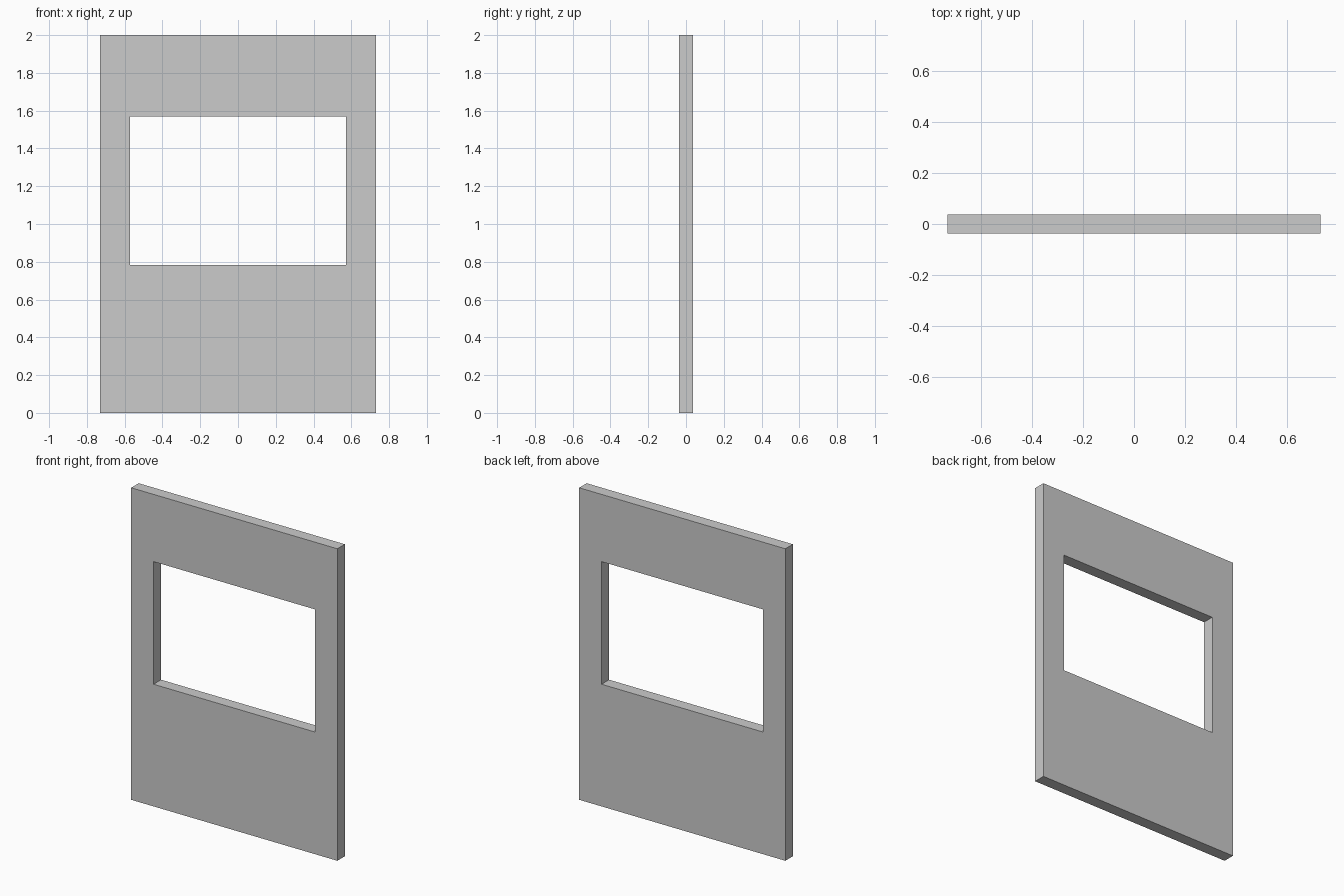
import bpy, bmesh

if "Cube" in bpy.data.objects:
    bpy.data.objects.remove(bpy.data.objects["Cube"])

HALF_W, HEIGHT, HALF_T = 0.731, 2.0, 0.038      # panel size
HOLE_X, HOLE_LOW, HOLE_TOP = 0.572, 0.783, 1.569  # window opening


def rectangle(bm, half_x, low, top):
    corners = [(-half_x, low), (half_x, low), (half_x, top), (-half_x, top)]
    return [bm.verts.new((x, -HALF_T, z)) for x, z in corners]


# Front face: a ring of four quads around the opening
bm = bmesh.new()
outer = rectangle(bm, HALF_W, 0, HEIGHT)
inner = rectangle(bm, HOLE_X, HOLE_LOW, HOLE_TOP)
for i in range(4):
    j = (i + 1) % 4
    bm.faces.new((outer[i], outer[j], inner[j], inner[i]))

# Thickness: extrude the ring to the back
result = bmesh.ops.extrude_face_region(bm, geom=bm.faces[:], use_keep_orig=True)
back = [g for g in result["geom"] if isinstance(g, bmesh.types.BMVert)]
bmesh.ops.translate(bm, vec=(0, 2 * HALF_T, 0), verts=back)
bmesh.ops.recalc_face_normals(bm, faces=bm.faces[:])

# Wall panel object
mesh = bpy.data.meshes.new("wall_panel_with_window")
bm.to_mesh(mesh)
bm.free()
panel = bpy.data.objects.new("wall_panel_with_window", mesh)
bpy.context.collection.objects.link(panel)
